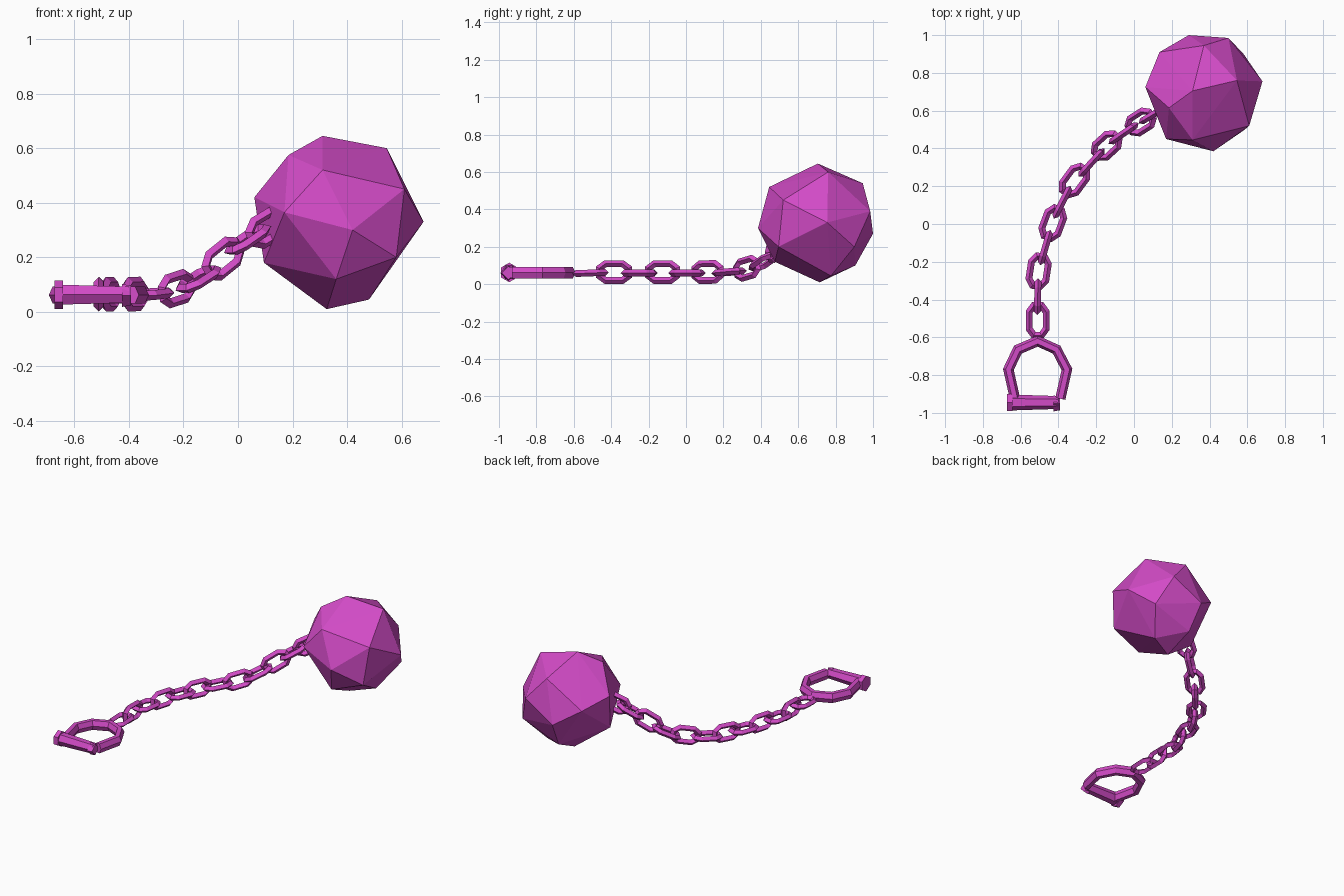
import bpy, bmesh, math
from mathutils import Vector, Matrix

if "Cube" in bpy.data.objects:
    bpy.data.objects.remove(bpy.data.objects["Cube"])

magenta = bpy.data.materials.new("magenta")
magenta.use_nodes = True
COLOUR = (0.65, 0.07, 0.57, 1)
magenta.diffuse_color = COLOUR
magenta.node_tree.nodes["Principled BSDF"].inputs["Base Color"].default_value = COLOUR


def finish(name, bm, matrix=Matrix()):
    bmesh.ops.recalc_face_normals(bm, faces=bm.faces)
    mesh = bpy.data.meshes.new(name)
    bm.to_mesh(mesh)
    bm.free()
    mesh.materials.append(magenta)
    obj = bpy.data.objects.new(name, mesh)
    obj.matrix_world = matrix
    bpy.context.collection.objects.link(obj)
    return obj


def sweep(name, path, half_width, half_height, sides, closed, matrix=Matrix()):
    """Sweep a polygon section along a flat path with mitred corners."""
    bm = bmesh.new()
    pts = [Vector((x, y, 0)) for x, y in path]
    n = len(pts)
    up = Vector((0, 0, 1))
    rings = []
    for i, p in enumerate(pts):
        before = p - pts[i - 1] if closed or i > 0 else pts[1] - p
        after = pts[(i + 1) % n] - p if closed or i < n - 1 else before
        a, b = before.normalized(), after.normalized()
        tangent = (a + b).normalized()
        side = tangent.cross(up) / max(tangent.dot(a), 0.5)
        ring = []
        for k in range(sides):
            t = math.tau * k / sides
            ring.append(bm.verts.new(p + side * half_width * math.cos(t)
                                     + up * half_height * math.sin(t)))
        rings.append(ring)
    for i in range(n if closed else n - 1):
        r, s = rings[i], rings[(i + 1) % n]
        for k in range(sides):
            m = (k + 1) % sides
            bm.faces.new((r[k], r[m], s[m], s[k]))
    if not closed:
        bm.faces.new(rings[0])
        bm.faces.new(rings[-1])
    return finish(name, bm, matrix)


def rod(name, x0, x1, y, z, r0, r1, sides, turn=0.0):
    """Tapered prism lying along x."""
    bm = bmesh.new()
    bmesh.ops.create_cone(bm, cap_ends=True, segments=sides, radius1=r0,
                          radius2=r1, depth=x1 - x0)
    m = (Matrix.Translation(((x0 + x1) / 2, y, z))
         @ Matrix.Rotation(math.pi / 2, 4, 'Y') @ Matrix.Rotation(turn, 4, 'Z'))
    return finish(name, bm, m)


# Faceted weight: hull of irregular corners, relative to its centre
corners = [
    (.05, -.31, -.03), (-.06, -.25, .19), (-.2, -.245, .035), (.24, -.175, .12),
    (-.01, -.22, -.21), (.21, -.2, -.13), (-.06, .01, .315), (.175, .065, .27),
    (.31, .06, 0), (.11, .08, -.285), (-.045, .02, -.32), (-.275, -.03, -.15),
    (-.31, .03, .09), (-.185, -.08, .245), (0, .25, .21), (.13, .29, .06),
    (.21, .205, -.13), (-.08, .305, -.06), (-.235, .215, .04), (-.06, .21, -.23),
]
bm = bmesh.new()
for c in corners:
    bm.verts.new(c)
bmesh.ops.convex_hull(bm, input=bm.verts)
finish("weight_ball", bm, Matrix.Translation((.37, .695, .33)))

# Chain: alternate flat and upright links along a rising curve
centres = [Vector(c) for c in (
    (-.51, -.51, .06), (-.51, -.385, .065), (-.505, -.25, .06), (-.47, -.125, .065),
    (-.43, .005, .06), (-.38, .115, .065), (-.315, .23, .065), (-.225, .325, .085),
    (-.145, .415, .12), (-.055, .48, .195), (.035, .54, .265), (.11, .585, .31))]
link_path = [(sx * x, sy * y) for sx, sy, order in
             ((1, 1, 1), (-1, 1, -1), (-1, -1, 1), (1, -1, -1))
             for x, y in ((.079, .02), (.045, .045))[::order]]
for i, c in enumerate(centres):
    forward = (centres[min(i + 1, len(centres) - 1)] - centres[max(i - 1, 0)]).normalized()
    side = Vector((0, 0, 1)).cross(forward).normalized()
    up = forward.cross(side)
    frame = Matrix((forward, side, up)).transposed().to_4x4()
    twist = Matrix.Rotation(math.pi / 2 * (i % 2), 4, 'X')
    sweep("chain_link_%d" % (i + 1), link_path, .018, .018, 4, True,
          Matrix.Translation(c) @ frame @ twist)

# Shackle bow
bow = [(-.63, -.925), (-.665, -.77), (-.615, -.665), (-.51, -.62),
       (-.41, -.665), (-.355, -.77), (-.39, -.925)]
sweep("shackle_bow", bow, .027, .036, 6, False, Matrix.Translation((0, 0, .062)))

# Shackle pin with its head and end nut
rod("shackle_pin", -.65, -.4, -.945, .063, .042, .034, 6)
rod("pin_head", -.672, -.642, -.945, .063, .052, .052, 6, math.pi / 6)
rod("pin_nut", -.425, -.392, -.95, .06, .042, .036, 4)
